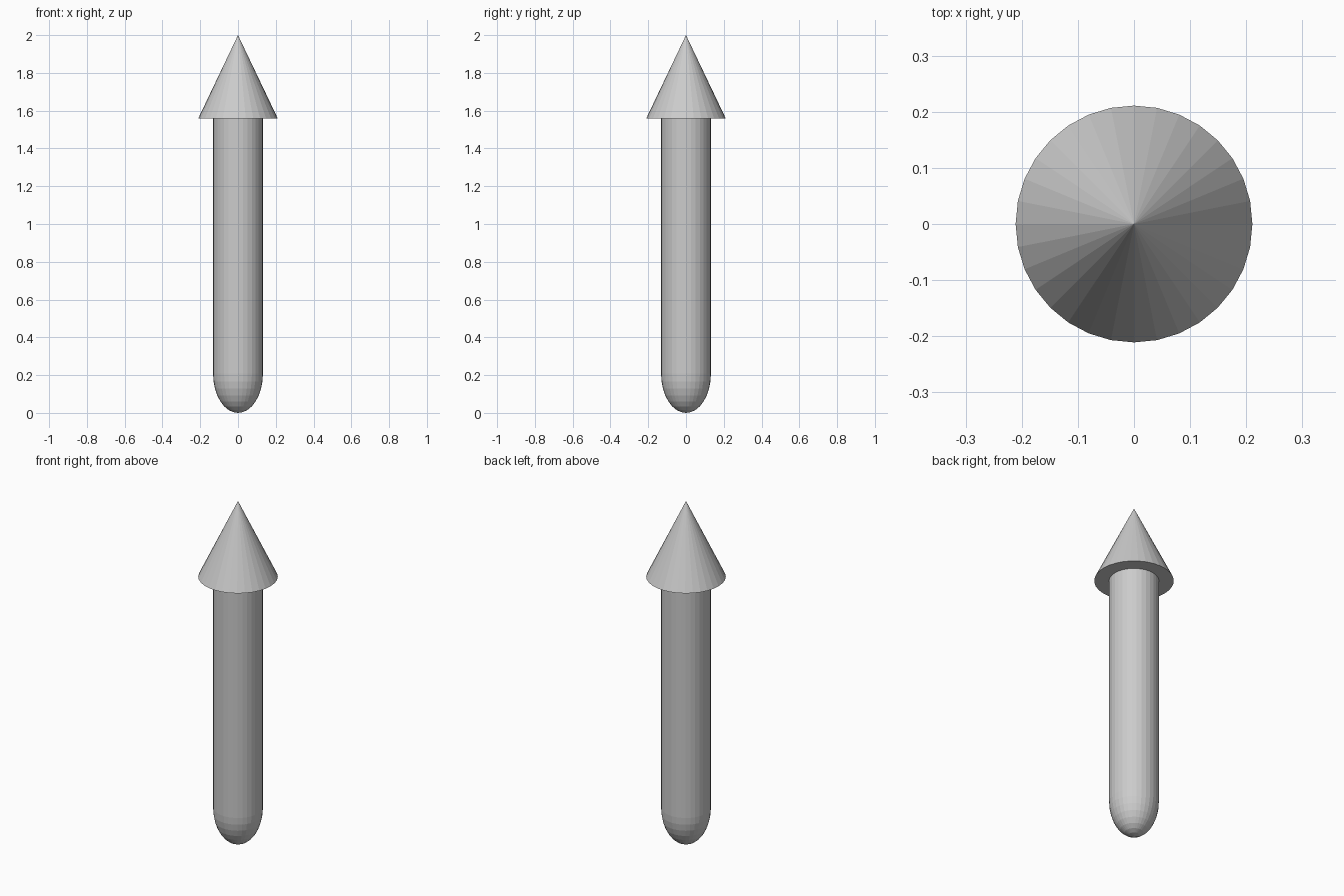
import bpy
import bmesh

if "Cube" in bpy.data.objects:
    bpy.data.objects.remove(bpy.data.objects["Cube"])

SIDES = 32
SHAFT_R = 0.132
TIP_R = 0.211
TIP_Z = 1.558
FOOT_Z = 0.208


def name_part(name):
    obj = bpy.context.object
    obj.name = name
    obj.data.name = name
    return obj


# Pointed head with a flat underside
bpy.ops.mesh.primitive_cone_add(vertices=SIDES, radius1=TIP_R, radius2=0,
                                depth=2 - TIP_Z, location=(0, 0, (2 + TIP_Z) / 2))
name_part("pointed_head")

# Straight round shaft
bpy.ops.mesh.primitive_cylinder_add(vertices=SIDES, radius=SHAFT_R,
                                    depth=TIP_Z - FOOT_Z,
                                    location=(0, 0, (TIP_Z + FOOT_Z) / 2))
name_part("shaft")

# Stretched dome closing the bottom (lower half of a sphere)
bpy.ops.mesh.primitive_uv_sphere_add(segments=SIDES, ring_count=16, radius=1,
                                     location=(0, 0, FOOT_Z))
foot = name_part("rounded_foot")
bm = bmesh.new()
bm.from_mesh(foot.data)
bmesh.ops.delete(bm, geom=[v for v in bm.verts if v.co.z > 0.001], context='VERTS')
bmesh.ops.scale(bm, vec=(SHAFT_R, SHAFT_R, FOOT_Z), verts=bm.verts)
bm.to_mesh(foot.data)
bm.free()
